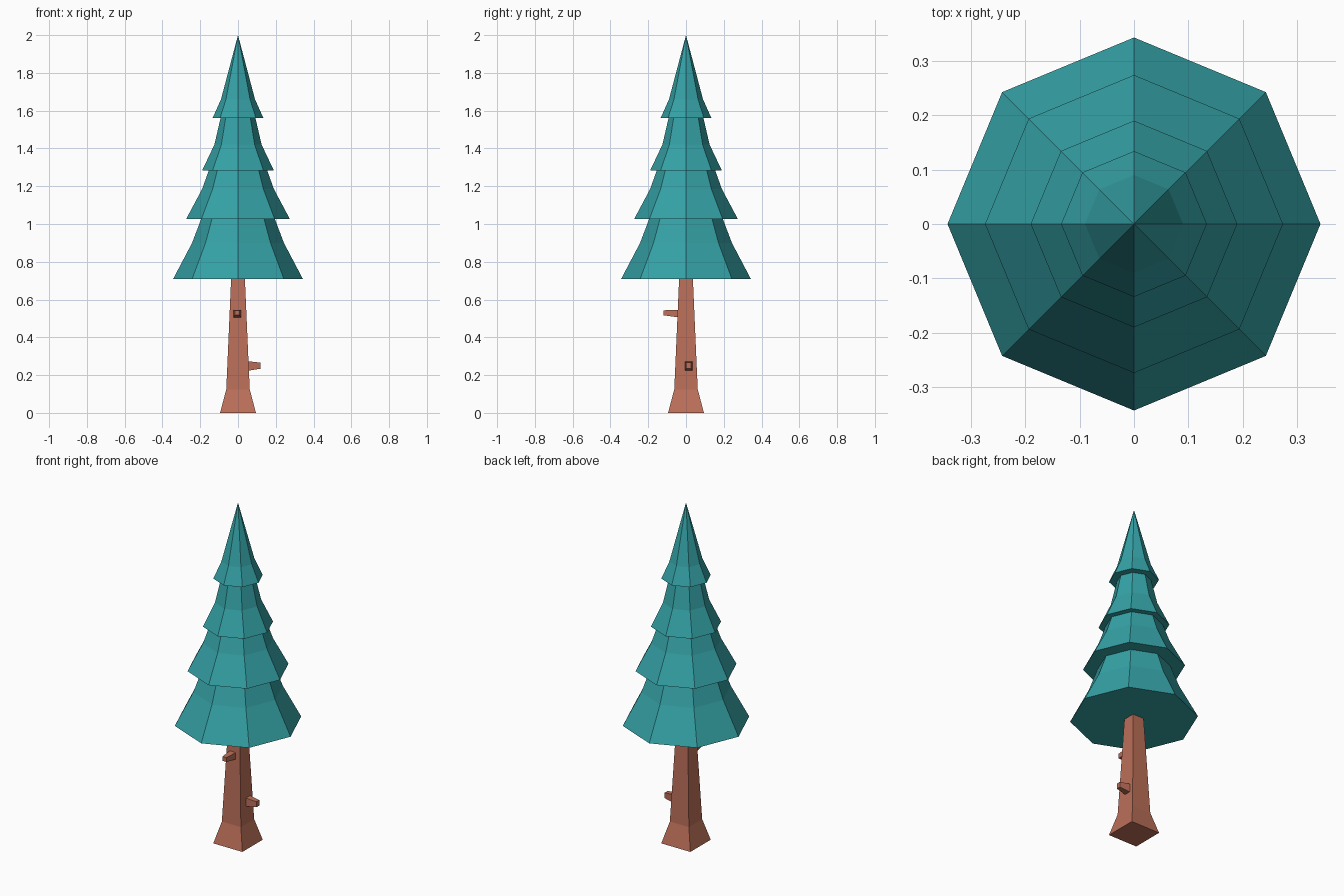
import bpy, bmesh
from math import cos, sin, pi, sqrt
from mathutils import Vector

if "Cube" in bpy.data.objects:
    bpy.data.objects.remove(bpy.data.objects["Cube"])


def material(name, color):
    m = bpy.data.materials.new(name)
    m.diffuse_color = color
    m.use_nodes = True
    m.node_tree.nodes["Principled BSDF"].inputs["Base Color"].default_value = m.diffuse_color
    return m


GREEN = material("needles", (0.035, 0.36, 0.38, 1))
BROWN = material("bark", (0.50, 0.16, 0.10, 1))


def loft(name, rings, mat, tip=None):
    """Skin a list of equal-sized vertex rings, capping the ends (or closing to a tip)."""
    bm = bmesh.new()
    loops = [[bm.verts.new(p) for p in ring] for ring in rings]
    n = len(loops[0])
    for a, b in zip(loops, loops[1:]):
        for i in range(n):
            j = (i + 1) % n
            bm.faces.new((a[i], a[j], b[j], b[i]))
    bm.faces.new(loops[0][::-1])
    if tip:
        t = bm.verts.new(tip)
        for i in range(n):
            bm.faces.new((loops[-1][i], loops[-1][(i + 1) % n], t))
    else:
        bm.faces.new(loops[-1])
    bmesh.ops.recalc_face_normals(bm, faces=bm.faces)
    mesh = bpy.data.meshes.new(name)
    bm.to_mesh(mesh)
    bm.free()
    mesh.materials.append(mat)
    obj = bpy.data.objects.new(name, mesh)
    bpy.context.collection.objects.link(obj)
    return obj


def ring(sides, r, z, turn=0.0):
    return [(r * cos(turn + 2 * pi * i / sides), r * sin(turn + 2 * pi * i / sides), z)
            for i in range(sides)]


def rect(center, u, v):
    c, u, v = Vector(center), Vector(u), Vector(v)
    return [c - u - v, c + u - v, c + u + v, c - u + v]


# Foliage: eight-sided stepped profile (radius, height), ending in a point
profile = [(0.343, 0.71), (0.243, 0.90), (0.195, 1.027),
           (0.274, 1.027), (0.19, 1.185), (0.155, 1.283),
           (0.19, 1.283), (0.125, 1.42), (0.092, 1.562),
           (0.134, 1.562), (0.09, 1.66)]
loft("foliage", [ring(8, r, z) for r, z in profile], GREEN, tip=(0, 0, 2))

# Trunk: square, flared at the foot (half width, height)
loft("trunk", [ring(4, h * sqrt(2), z, pi / 4)
               for h, z in [(0.095, 0), (0.062, 0.125), (0.036, 0.72)]], BROWN)

# Broken branch stubs, tapering outwards from the trunk
loft("front_branch_stub",
     [rect((-0.004, -0.03, 0.525), (0.021, 0, 0), (0, 0, 0.021)),
      rect((-0.004, -0.12, 0.53), (0.013, 0, 0), (0, 0, 0.013))], BROWN)
loft("side_branch_stub",
     [rect((0.04, 0.014, 0.248), (0, 0.021, 0), (0, 0, 0.027)),
      rect((0.12, 0.014, 0.25), (0, 0.013, 0), (0, 0, 0.016))], BROWN)
